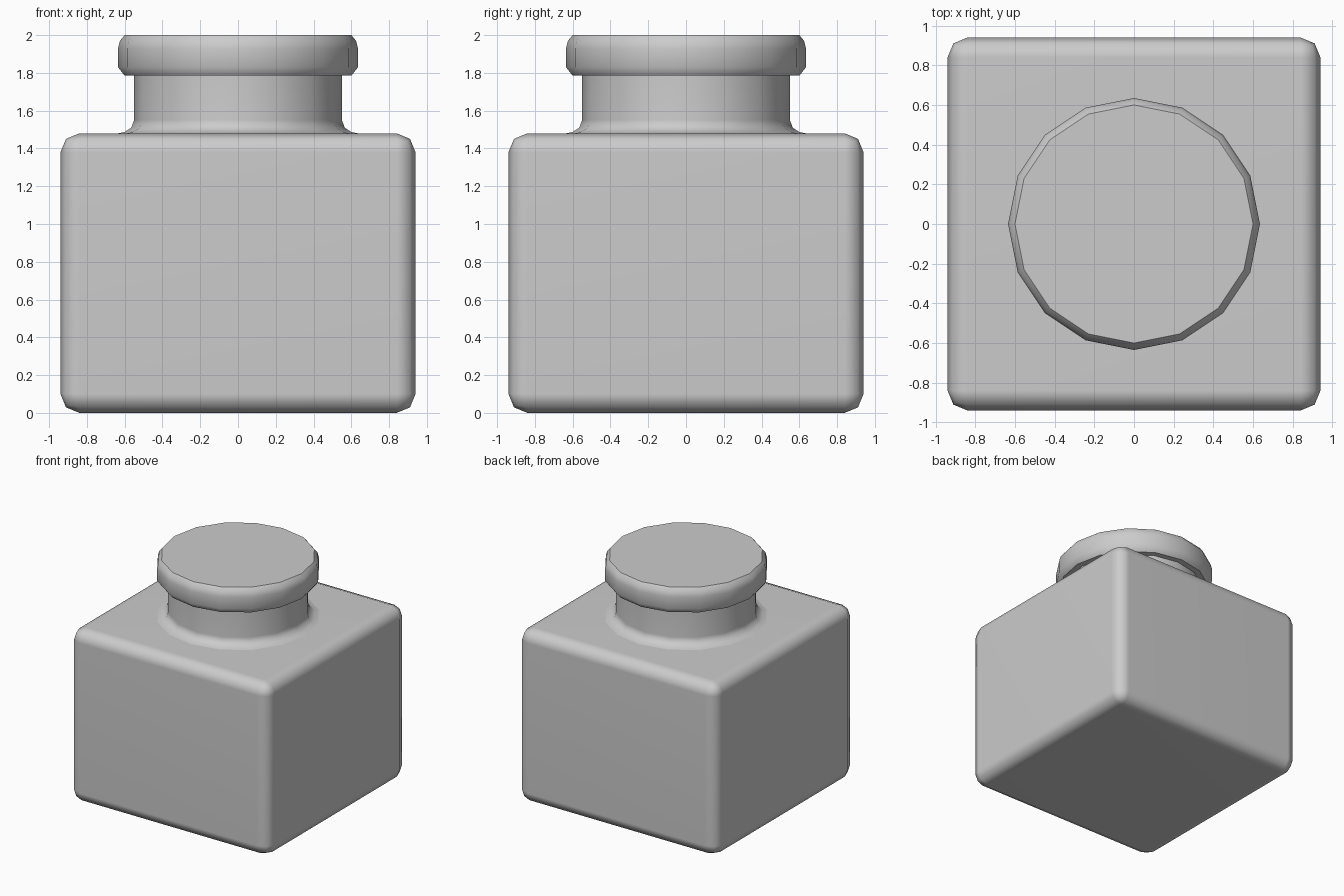
import bpy, bmesh, math

if "Cube" in bpy.data.objects:
    bpy.data.objects.remove(bpy.data.objects["Cube"])

SIDES = 16


def finish(obj):
    bpy.ops.object.select_all(action='DESELECT')
    obj.select_set(True)
    bpy.context.view_layer.objects.active = obj
    bpy.ops.object.shade_smooth_by_angle(angle=math.radians(50))
    mod = obj.modifiers.new("weighted_normals", 'WEIGHTED_NORMAL')
    mod.keep_sharp = True


def add_object(name, bm):
    bmesh.ops.recalc_face_normals(bm, faces=bm.faces)
    mesh = bpy.data.meshes.new(name)
    bm.to_mesh(mesh)
    bm.free()
    obj = bpy.data.objects.new(name, mesh)
    bpy.context.collection.objects.link(obj)
    finish(obj)
    return obj


def lathe(name, profile, capped):
    """Spin (radius, z) points around z, optionally closing both ends."""
    bm = bmesh.new()
    rings = []
    for r, z in profile:
        angles = [2 * math.pi * i / SIDES for i in range(SIDES)]
        rings.append([bm.verts.new((r * math.cos(a), r * math.sin(a), z)) for a in angles])
    for lo, hi in zip(rings, rings[1:]):
        for i in range(SIDES):
            j = (i + 1) % SIDES
            bm.faces.new((lo[i], lo[j], hi[j], hi[i]))
    if capped:
        bm.faces.new(rings[0][::-1])
        bm.faces.new(rings[-1])
    return add_object(name, bm)


# Square bottle body with rounded edges
bm = bmesh.new()
bmesh.ops.create_cube(bm, size=1)
for v in bm.verts:
    v.co = (v.co.x * 1.88, v.co.y * 1.88, (v.co.z + 0.5) * 1.473 + 0.007)
bmesh.ops.bevel(bm, geom=bm.edges[:], offset=0.1, segments=2, profile=0.5, affect='EDGES')
for v in bm.verts:
    v.co.z = (v.co.z - 0.007) * 1.48 / 1.473
add_object("body", bm)

# Neck with a flared foot
lathe("neck", [(0.64, 1.479), (0.60, 1.487), (0.565, 1.51), (0.55, 1.55), (0.55, 1.80)], False)

# Flat stopper with bevelled rims
lathe("cap", [(0.60, 1.785), (0.635, 1.83), (0.635, 1.93), (0.625, 1.97), (0.60, 2.0)], True)
